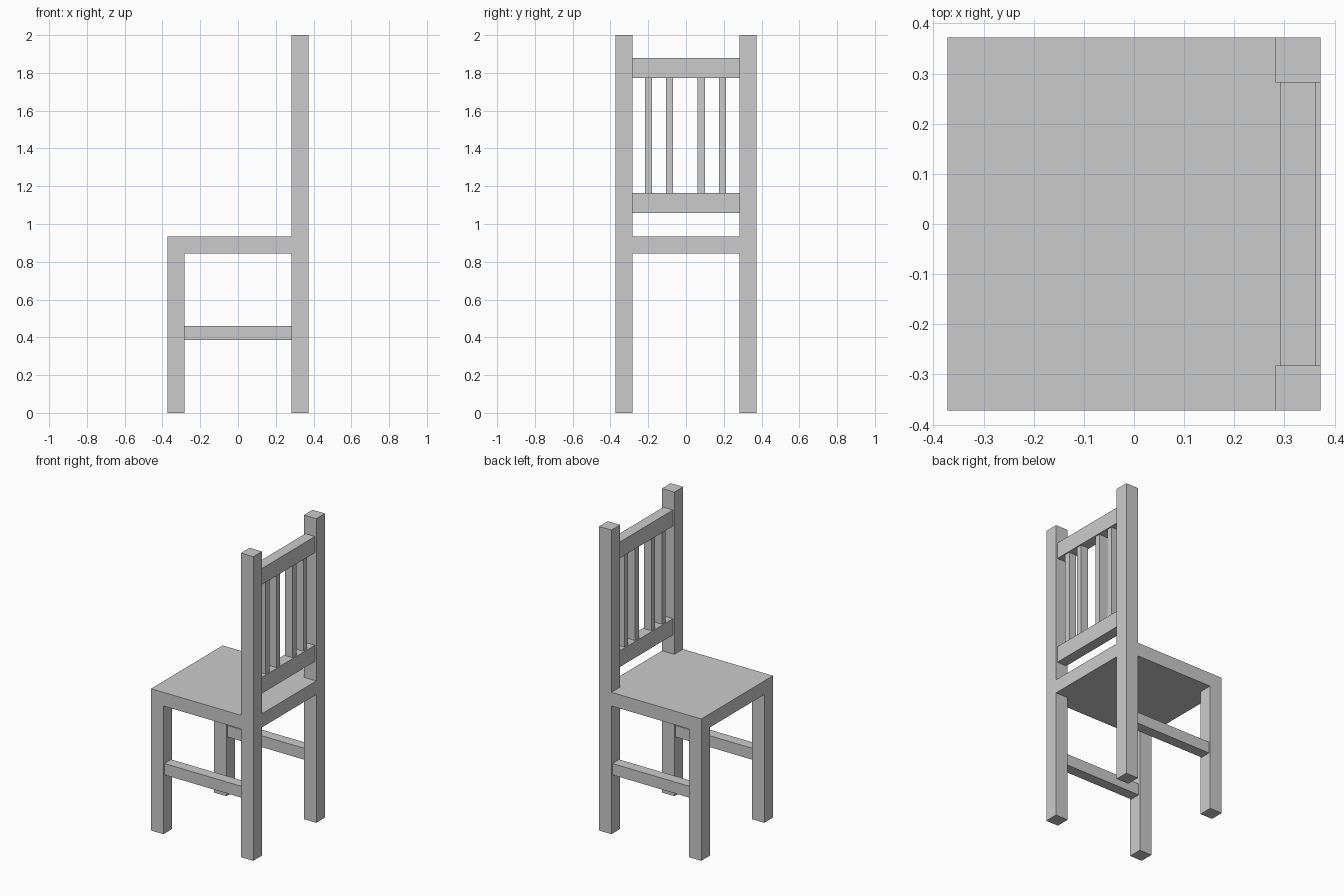
import bpy

if "Cube" in bpy.data.objects:
    bpy.data.objects.remove(bpy.data.objects["Cube"])

grey = bpy.data.materials.new("plain_grey")
grey.diffuse_color = (0.6, 0.6, 0.6, 1.0)
grey.use_nodes = True
grey.node_tree.nodes["Principled BSDF"].inputs["Base Color"].default_value = grey.diffuse_color


def box(name, x, y, z):
    """Box spanning the given (min, max) range on each axis."""
    spans = (x, y, z)
    bpy.ops.mesh.primitive_cube_add(size=1)
    ob = bpy.context.object
    ob.name = name
    centre = [(a + b) / 2 for a, b in spans]
    size = [b - a for a, b in spans]
    for v in ob.data.vertices:
        v.co = [centre[i] + v.co[i] * size[i] for i in range(3)]
    ob.data.materials.append(grey)
    return ob


HALF = 0.372          # half width of the chair
INNER = 0.282         # inner face of legs and posts
SEAT_LOW, SEAT_TOP = 0.843, 0.933

# Seat slab
box("seat", (-HALF, HALF), (-HALF, HALF), (SEAT_LOW, SEAT_TOP))

for side, s in (("near", -1), ("far", 1)):
    y_leg = tuple(sorted((s * INNER, s * HALF)))

    # Legs and the tall back posts, on the +x side
    box(f"front_leg_{side}", (-HALF, -INNER), y_leg, (0, SEAT_LOW))
    box(f"back_leg_{side}", (INNER, HALF), y_leg, (0, SEAT_LOW))
    box(f"back_post_{side}", (INNER, HALF), y_leg, (SEAT_TOP, 2.0))

    # Stretcher between the legs on each side
    y_bar = tuple(sorted((s * 0.292, s * 0.362)))
    box(f"stretcher_{side}", (-INNER, INNER), y_bar, (0.386, 0.461))

# Backrest rails
RAIL_X = (0.292, 0.362)
box("lower_rail", RAIL_X, (-INNER, INNER), (1.058, 1.165))
box("upper_rail", RAIL_X, (-INNER, INNER), (1.774, 1.88))

# Backrest slats
for i, y in enumerate((-0.199, -0.088, 0.081, 0.193)):
    box(f"back_slat_{i + 1}", (0.3, 0.354), (y - 0.019, y + 0.019), (1.165, 1.774))
